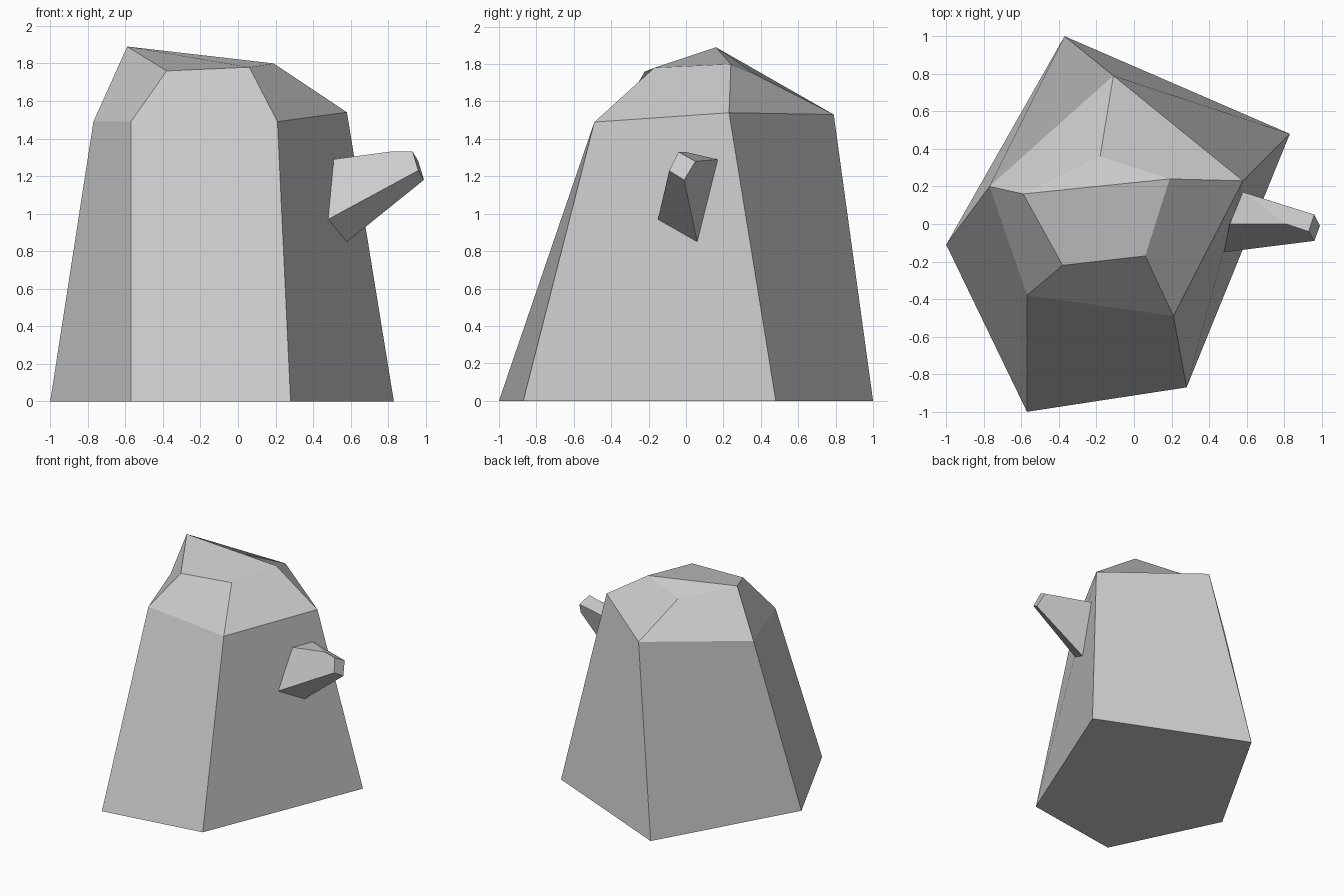
import bpy
import bmesh

cube = bpy.data.objects.get("Cube")
if cube:
    bpy.data.objects.remove(cube, do_unlink=True)

grey = bpy.data.materials.new("stone_grey")
grey.use_nodes = True
grey.diffuse_color = (0.6, 0.6, 0.6, 1)
grey.node_tree.nodes["Principled BSDF"].inputs["Base Color"].default_value = (0.6, 0.6, 0.6, 1)


def add_object(name, bm):
    """Turn a bmesh into a flat-shaded grey object."""
    bmesh.ops.recalc_face_normals(bm, faces=bm.faces)
    mesh = bpy.data.meshes.new(name)
    bm.to_mesh(mesh)
    bm.free()
    mesh.materials.append(grey)
    bpy.context.collection.objects.link(bpy.data.objects.new(name, mesh))


def make_ring(bm, points):
    return [bm.verts.new(p) for p in points]


def bridge(bm, lower, upper):
    n = len(lower)
    for i in range(n):
        j = (i + 1) % n
        bm.faces.new((lower[i], lower[j], upper[j], upper[i]))


# Boulder body: three irregular five-sided rings
bm = bmesh.new()
foot = make_ring(bm, [(-1, -.11, 0), (-.57, -1, 0), (.28, -.87, 0), (.83, .48, 0), (-.37, 1, 0)])
shoulder = make_ring(bm, [(-.77, .2, 1.49), (-.57, -.38, 1.49), (.21, -.49, 1.49),
                          (.58, .23, 1.54), (-.11, .79, 1.53)])
crown = make_ring(bm, [(-.59, .16, 1.89), (-.38, -.22, 1.76), (.06, -.17, 1.78),
                       (.19, .24, 1.8), (-.18, .36, 1.75)])
bridge(bm, foot, shoulder)
bridge(bm, shoulder, crown)
bm.faces.new(foot)
# Crown folds along a crease between its two highest corners
a, b, c, d, e = crown
bm.faces.new((a, b, c, d))
bm.faces.new((a, d, e))
add_object("boulder", bm)

# Side spur: tapered four-sided stub with a ridge corner on top
bm = bmesh.new()
root = make_ring(bm, [(.48, -.15, .97), (.51, 0, 1.29), (.58, .17, 1.29), (.58, .06, .85)])
tip = make_ring(bm, [(.96, -.09, 1.23), (.93, -.04, 1.33), (.96, .05, 1.28), (.99, -.01, 1.18)])
ridge = bm.verts.new((.81, 0, 1.33))
bm.faces.new(root)
bm.faces.new(tip)
bm.faces.new((root[0], root[1], ridge, tip[1], tip[0]))
bm.faces.new((root[1], root[2], ridge))
bm.faces.new((root[2], tip[2], tip[1], ridge))
bm.faces.new((root[2], root[3], tip[3], tip[2]))
bm.faces.new((root[3], root[0], tip[0], tip[3]))
add_object("side_spur", bm)
